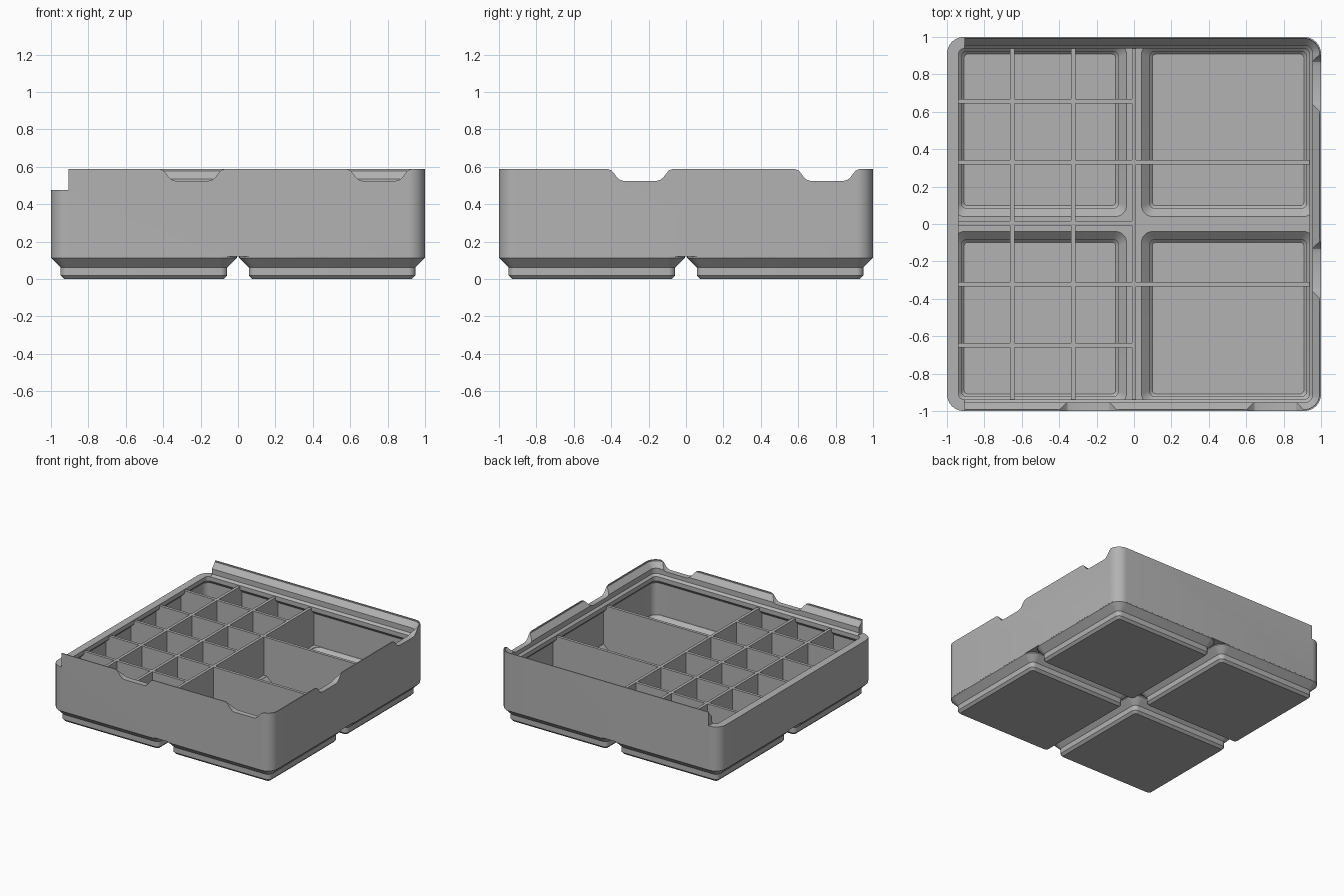
import bpy, bmesh, math

cube = bpy.data.objects.get("Cube")
if cube:
    bpy.data.objects.remove(cube, do_unlink=True)

grey = bpy.data.materials.new("plain grey")
grey.use_nodes = True
COLOUR = (0.45, 0.45, 0.45, 1)
grey.diffuse_color = COLOUR
grey.node_tree.nodes["Principled BSDF"].inputs["Base Color"].default_value = COLOUR


def finish(bm, name):
    bmesh.ops.recalc_face_normals(bm, faces=bm.faces)
    mesh = bpy.data.meshes.new(name)
    bm.to_mesh(mesh)
    bm.free()
    mesh.materials.append(grey)
    obj = bpy.data.objects.new(name, mesh)
    bpy.context.collection.objects.link(obj)
    return obj


def loft(name, rings, cx=0, cy=0, steps=8):
    """Solid through rounded squares given as (height, half size, corner radius)."""
    bm = bmesh.new()
    loops = []
    for z, half, r in rings:
        loop = []
        for i in range(4):
            mid = math.pi / 4 + i * math.pi / 2
            sx, sy = math.copysign(1, math.cos(mid)), math.copysign(1, math.sin(mid))
            for k in range(steps + 1):
                a = (i + k / steps) * math.pi / 2
                loop.append(bm.verts.new((cx + sx * (half - r) + r * math.cos(a),
                                          cy + sy * (half - r) + r * math.sin(a), z)))
        loops.append(loop)
    n = len(loops[0])
    for low, high in zip(loops, loops[1:]):
        for i in range(n):
            j = (i + 1) % n
            bm.faces.new((low[i], low[j], high[j], high[i]))
    bm.faces.new(loops[0])
    bm.faces.new(loops[-1])
    return finish(bm, name)


def box(name, x0, x1, y0, y1, z0, z1):
    bm = bmesh.new()
    bmesh.ops.create_cube(bm, size=1)
    for v in bm.verts:
        v.co = (x1 if v.co.x > 0 else x0, y1 if v.co.y > 0 else y0, z1 if v.co.z > 0 else z0)
    return finish(bm, name)


def boolean(target, tool, operation):
    mod = target.modifiers.new("cut", "BOOLEAN")
    mod.operation, mod.solver, mod.object = operation, "EXACT", tool
    bpy.context.view_layer.objects.active = target
    bpy.ops.object.modifier_apply(modifier=mod.name)
    bpy.data.objects.remove(tool, do_unlink=True)


def notch(centre, turn):
    """Finger scoop through the rim of the front wall, turned about the middle."""
    half = [(0.09, 0.525), (0.11, 0.531), (0.125, 0.545), (0.14, 0.565),
            (0.152, 0.579), (0.172, 0.588), (0.172, 0.65)]
    outline = half + [(-x, z) for x, z in reversed(half)]
    bm = bmesh.new()
    face = bm.faces.new([bm.verts.new((centre + x, -1.1, z)) for x, z in outline])
    new = bmesh.ops.extrude_face_region(bm, geom=[face])["geom"]
    c, s = round(math.cos(turn)), round(math.sin(turn))
    for v in new:
        if isinstance(v, bmesh.types.BMVert):
            v.co.y = -0.942
    for v in bm.verts:
        x, y = v.co.x, v.co.y
        v.co.x, v.co.y = c * x - s * y, s * x + c * y
    return finish(bm, "notch_cutter")


CELL = 0.503
cells = [(sx * CELL, sy * CELL) for sx in (-1, 1) for sy in (-1, 1)]

# Outer block with four stepped feet
tray = loft("divided_tray", [(0.12, 1, 0.09), (0.588, 1, 0.09)])
for cx, cy in cells:
    foot = loft("foot", [(0, 0.427, 0.02), (0.019, 0.4455, 0.038), (0.062, 0.4455, 0.038),
                         (0.113, 0.4965, 0.089), (0.122, 0.4965, 0.089)], cx, cy)
    boolean(tray, foot, "UNION")

# Inner space with the stepped rim, plus a recess into each foot
space = loft("inner_space", [(0.15, 0.968, 0.058), (0.41, 0.968, 0.058), (0.44, 0.938, 0.03),
                             (0.475, 0.938, 0.03), (0.492, 0.955, 0.045), (0.535, 0.955, 0.045),
                             (0.578, 0.992, 0.082), (0.62, 0.992, 0.082)])
for cx, cy in cells:
    recess = loft("recess", [(0.03, 0.405, 0.02), (0.045, 0.42, 0.03), (0.107, 0.42, 0.03),
                             (0.148, 0.463, 0.06), (0.16, 0.463, 0.06)], cx, cy)
    boolean(space, recess, "UNION")

# Dividers are kept solid by removing them from the inner space
T, TOP = 0.012, 0.465
for x in (-0.652, -0.326, 0):
    boolean(space, box("divider", x - T, x + T, -1.2, 1.2, -0.1, TOP), "DIFFERENCE")
for i in range(-2, 3):
    y = i * 0.326 + 0.004
    end = 1.2 if i in (-1, 1) else 0.005
    boolean(space, box("divider", -1.2, end, y - T, y + T, -0.1, TOP), "DIFFERENCE")
boolean(tray, space, "DIFFERENCE")

# Lowered right wall and finger scoops on the other three rims
boolean(tray, box("wall_cutter", -1.2, -0.905, -1.2, 1.2, 0.475, 0.8), "DIFFERENCE")
for turn in range(3):
    for centre in (-0.245, 0.755):
        boolean(tray, notch(centre, turn * math.pi / 2), "DIFFERENCE")

# Smooth corners, sharp edges
bpy.ops.object.select_all(action="DESELECT")
tray.select_set(True)
bpy.context.view_layer.objects.active = tray
bpy.ops.object.shade_smooth_by_angle(angle=math.radians(25))
